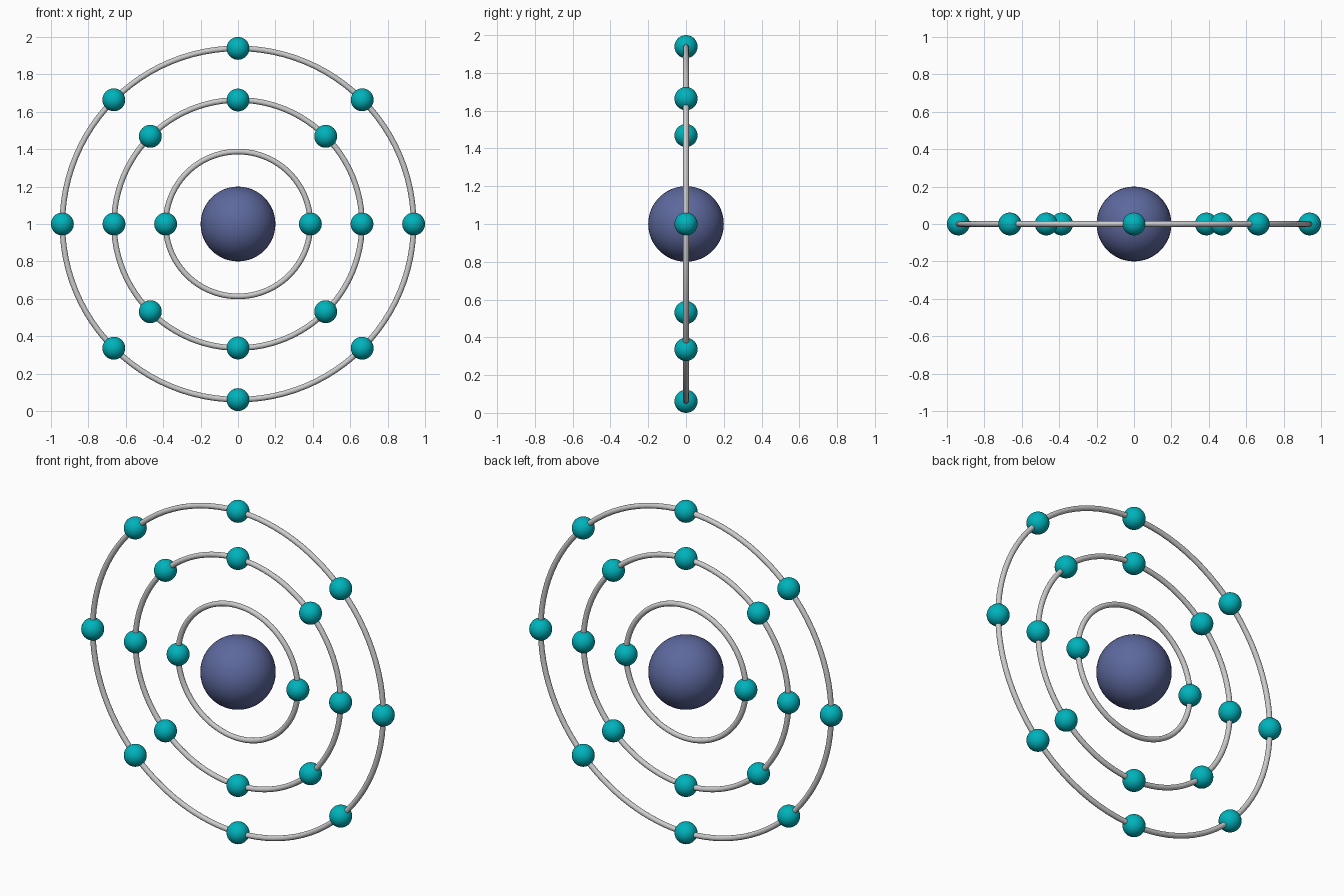
import bpy
from math import sin, cos, pi

if "Cube" in bpy.data.objects:
    bpy.data.objects.remove(bpy.data.objects["Cube"])

CENTRE = 1.0
ELECTRON_R = 0.061
TUBE_R = 0.015


def material(name, rgb):
    m = bpy.data.materials.new(name)
    m.diffuse_color = (*rgb, 1)
    m.use_nodes = True
    m.node_tree.nodes["Principled BSDF"].inputs["Base Color"].default_value = m.diffuse_color
    return m


blue = material("nucleus_blue", (0.11, 0.14, 0.34))
teal = material("electron_teal", (0.0, 0.45, 0.5))


def finish(name, mat=None):
    ob = bpy.context.object
    ob.name = name
    bpy.ops.object.shade_smooth()
    if mat:
        ob.data.materials.append(mat)
    return ob


def ball(name, x, z, r, segments, rings, mat):
    bpy.ops.mesh.primitive_uv_sphere_add(segments=segments, ring_count=rings,
                                         radius=r, location=(x, 0, z))
    return finish(name, mat)


# Nucleus
ball("nucleus", 0, CENTRE, 0.2, 48, 24, blue)

# Orbit rings with their evenly spaced electrons
shells = [("inner", 0.387, 2), ("middle", 0.663, 8), ("outer", 0.939, 8)]
for label, radius, count in shells:
    bpy.ops.mesh.primitive_torus_add(major_radius=radius, minor_radius=TUBE_R,
                                     major_segments=96, minor_segments=16,
                                     location=(0, 0, CENTRE), rotation=(pi / 2, 0, 0))
    finish(f"{label}_orbit")
    for i in range(count):
        a = 2 * pi * i / count
        ball(f"{label}_electron_{i + 1}", radius * cos(a),
             CENTRE + radius * sin(a), ELECTRON_R, 32, 16, teal)
